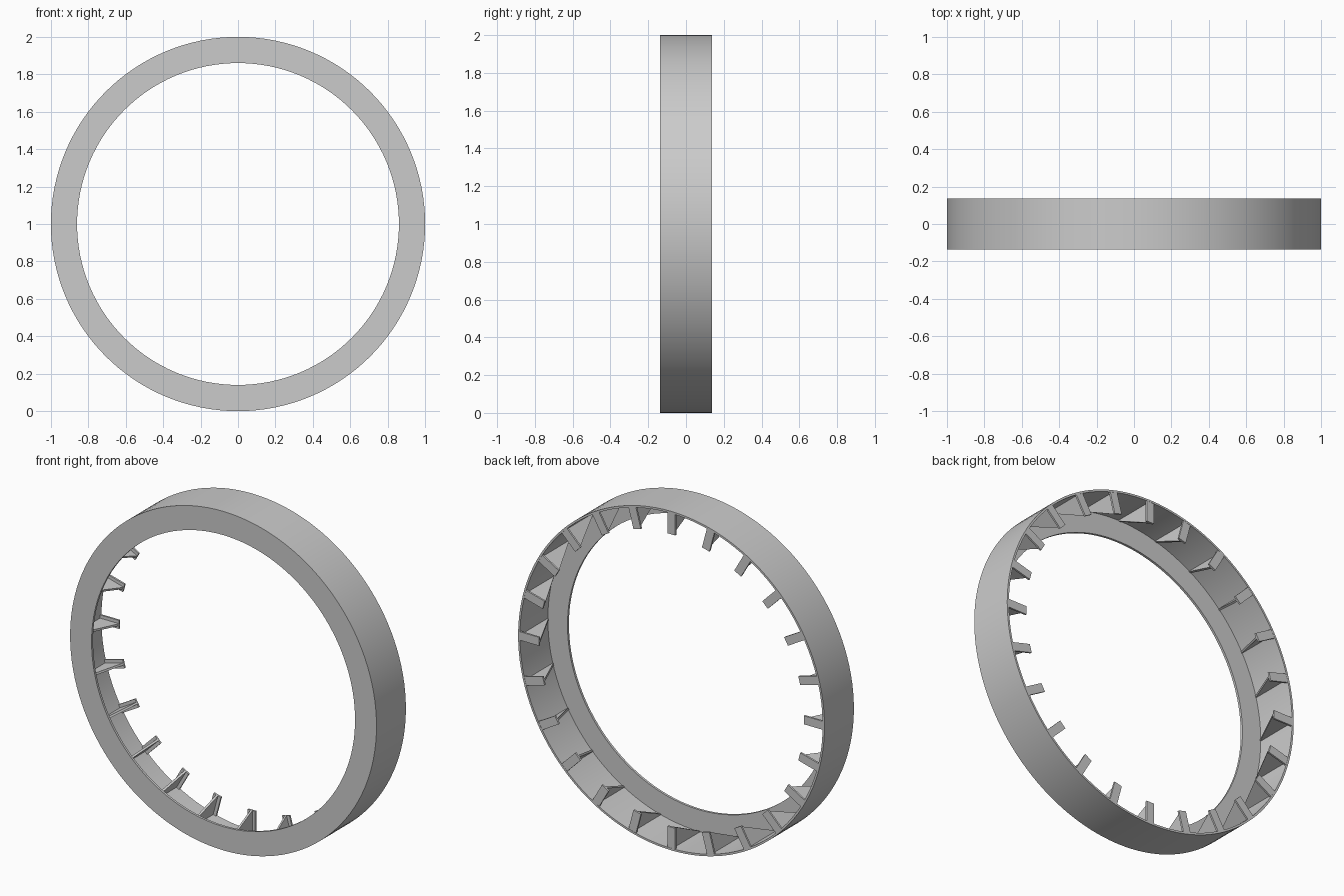
import bpy, bmesh, math
from mathutils import Matrix

if "Cube" in bpy.data.objects:
    bpy.data.objects.remove(bpy.data.objects["Cube"], do_unlink=True)

R, INNER, HALF = 1.0, 0.86, 0.137     # outer radius, hole radius, half depth
WALL, FLANGE = 0.012, 0.014           # sheet thicknesses
SEGMENTS, RIBS = 128, 24
CENTRE = Matrix.Translation((0, 0, 1))

grey = bpy.data.materials.new("plain grey")
grey.use_nodes = True
colour = (0.6, 0.6, 0.6, 1)
grey.diffuse_color = colour
grey.node_tree.nodes["Principled BSDF"].inputs["Base Color"].default_value = colour


def make_object(name, bm):
    bmesh.ops.recalc_face_normals(bm, faces=bm.faces)
    mesh = bpy.data.meshes.new(name)
    bm.to_mesh(mesh)
    bm.free()
    mesh.materials.append(grey)
    obj = bpy.data.objects.new(name, mesh)
    bpy.context.collection.objects.link(obj)
    return obj


def prism(bm, profile, width):
    """Extrude a (y, radius) outline evenly to both sides along x."""
    face = bm.faces.new([bm.verts.new((-width / 2, y, r)) for y, r in profile])
    out = bmesh.ops.extrude_face_region(bm, geom=[face])
    moved = [v for v in out["geom"] if isinstance(v, bmesh.types.BMVert)]
    bmesh.ops.translate(bm, verts=moved, vec=(width, 0, 0))


# Ring: L-shaped section of front flange and outer wall, turned about y
bm = bmesh.new()
section = [(-HALF, INNER), (-HALF, R), (HALF, R), (HALF, R - WALL),
           (-HALF + FLANGE, R - WALL), (-HALF + FLANGE, INNER)]
verts = [bm.verts.new((0, y, r)) for y, r in section]
edges = [bm.edges.new((v, verts[i - 1])) for i, v in enumerate(verts)]
bmesh.ops.spin(bm, geom=verts + edges, cent=(0, 0, 0), axis=(0, 1, 0),
               angle=math.tau, steps=SEGMENTS, use_merge=True)
bmesh.ops.remove_doubles(bm, verts=bm.verts, dist=1e-5)
bm.transform(CENTRE)
ring = make_object("ring_shell", bm)
bpy.context.view_layer.objects.active = ring
ring.select_set(True)
bpy.ops.object.shade_smooth_by_angle(angle=math.radians(30))

# Ribs: triangular web with a flat strip across its back end
top, tip = R - WALL / 2, INNER + 0.004
strip_front = HALF - 0.012
web = [(-HALF + FLANGE, top), (strip_front, top), (strip_front, tip),
       (-HALF + FLANGE, R - WALL - 0.004)]
strip = [(strip_front, top), (HALF - 0.001, top),
         (HALF - 0.001, tip), (strip_front, tip)]
for name, profile, width in (("rib_web", web, 0.012), ("rib_strip", strip, 0.05)):
    bm = bmesh.new()
    prism(bm, profile, width)
    base = bm.verts[:] + bm.edges[:] + bm.faces[:]
    for i in range(1, RIBS):
        copy = bmesh.ops.duplicate(bm, geom=base)["geom"]
        bmesh.ops.rotate(bm, verts=[g for g in copy if isinstance(g, bmesh.types.BMVert)],
                         cent=(0, 0, 0), matrix=Matrix.Rotation(math.tau * i / RIBS, 3, "Y"))
    bm.transform(CENTRE)
    make_object(name + "s", bm)
